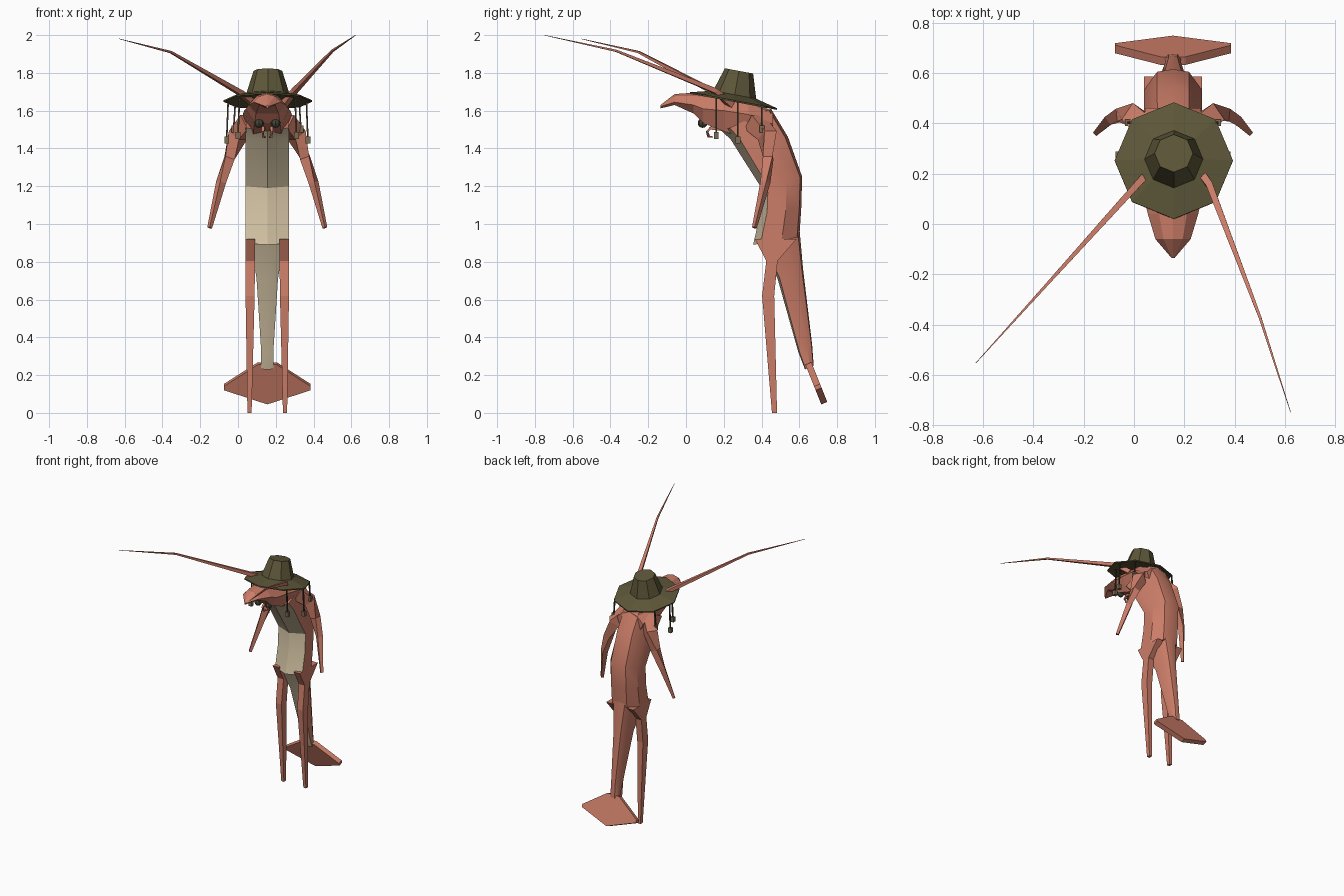
import bpy, bmesh, math
from mathutils import Vector, Matrix

if "Cube" in bpy.data.objects:
    bpy.data.objects.remove(bpy.data.objects["Cube"])

CX = 0.155  # body centre line


def material(name, rgb):
    m = bpy.data.materials.new(name)
    m.diffuse_color = (*rgb, 1)
    m.use_nodes = True
    m.node_tree.nodes["Principled BSDF"].inputs["Base Color"].default_value = m.diffuse_color
    return m


SHELL = material("salmon_shell", (0.60, 0.205, 0.138))
BELLY = material("cream_belly", (0.66, 0.55, 0.37))
FELT = material("olive_felt", (0.108, 0.093, 0.040))
CORK = material("cork", (0.20, 0.15, 0.085))
STRING = material("dark_string", (0.05, 0.04, 0.022))
EYE = material("eye_green", (0.055, 0.06, 0.035))


def loft(name, rings, mats, rule=None, smooth=0):
    """Skin a list of equal-length point rings and cap both ends."""
    bm = bmesh.new()
    rows = [[bm.verts.new(p) for p in r] for r in rings]
    n = len(rows[0])
    for a, b in zip(rows, rows[1:]):
        for i in range(n):
            j = (i + 1) % n
            f = bm.faces.new((a[i], a[j], b[j], b[i]))
            if rule:
                f.material_index = rule(i)
    bm.faces.new(rows[0])
    bm.faces.new(rows[-1])
    bmesh.ops.recalc_face_normals(bm, faces=bm.faces)
    me = bpy.data.meshes.new(name)
    bm.to_mesh(me)
    bm.free()
    for m in mats:
        me.materials.append(m)
    ob = bpy.data.objects.new(name, me)
    bpy.context.collection.objects.link(ob)
    if smooth:
        bpy.ops.object.select_all(action='DESELECT')
        ob.select_set(True)
        bpy.context.view_layer.objects.active = ob
        bpy.ops.object.shade_smooth_by_angle(angle=math.radians(smooth))
    return ob


def tube(name, path, radii, mat, n=4):
    """Tapered tube along a path."""
    pts = [Vector(p) for p in path]
    rings = []
    for k, p in enumerate(pts):
        d = (pts[min(k + 1, len(pts) - 1)] - pts[max(k - 1, 0)]).normalized()
        q = d.to_track_quat('Z', 'Y')
        rings.append([p + q @ Vector((radii[k] * math.cos(math.tau * (i + .5) / n),
                                      radii[k] * math.sin(math.tau * (i + .5) / n), 0))
                      for i in range(n)])
    return loft(name, rings, [mat])


def body_ring(fy, fz, by, bz, w, bulge):
    """Section from belly point (f) to back point (b)."""
    shape = [(0, 0), (1, bulge), (1, .62), (.55, .95), (0, 1),
             (-.55, .95), (-1, .62), (-1, bulge)]
    return [(CX + s * w, fy + t * (by - fy), fz + t * (bz - fz)) for s, t in shape]


def belly_rule(i):
    return 1 if i in (0, 7) else 0


# Torso and tail, cream on the belly side
torso = [(.19, 1.49, .45, 1.61, .113), (.235, 1.45, .54, 1.46, .115),
         (.40, 1.19, .615, 1.25, .115), (.395, 1.06, .61, 1.08, .115),
         (.355, .89, .60, .93, .115)]
loft("torso", [body_ring(*s, .16) for s in torso], [SHELL, BELLY], belly_rule, 32)
tail = [(.39, .90, .602, .96, .09), (.485, .71, .62, .76, .057),
        (.595, .32, .668, .36, .032), (.63, .23, .676, .25, .032)]
loft("tail", [body_ring(*s, .08) for s in tail], [SHELL, BELLY], belly_rule, 32)

# Tail fan: flat plate sloping down and back
fan = [(-.05, .26), (.05, .26), (.23, .145), (.23, .125), (0, .05), (-.23, .125), (-.23, .145)]
loft("tail_fan", [[(CX + x, y0 + (.26 - z) * .40, z + dz) for x, z in fan]
                  for y0, dz in ((.632, -.005), (.664, .008))], [SHELL])

# Head: sections running back from the snout tip (y, top, side z, bottom, half width)
head = [(-.135, 1.63, 1.622, 1.612, .006), (-.06, 1.688, 1.645, 1.63, .07),
        (.04, 1.695, 1.63, 1.585, .10), (.09, 1.695, 1.61, 1.535, .112),
        (.20, 1.68, 1.60, 1.49, .122), (.33, 1.665, 1.58, 1.45, .13),
        (.46, 1.595, 1.53, 1.43, .11)]
rings = []
for y, t, s, b, w in head:
    rings.append([(CX, y, t), (CX + .55 * w, y, t * .75 + s * .25), (CX + w, y, s),
                  (CX + .6 * w, y, b), (CX - .6 * w, y, b), (CX - w, y, s),
                  (CX - .55 * w, y, t * .75 + s * .25)])
loft("head", rings, [SHELL])

for side, label in ((-1, "left"), (1, "right")):
    def X(v):
        return CX + side * v

    # Legs: box sections (inner x, outer x, front y, back y, z)
    leg = [(.065, .115, .365, .585, .92), (.065, .115, .425, .485, .805),
           (.067, .115, .403, .467, .62), (.083, .105, .455, .482, 0)]
    loft(label + "_leg", [[(X(a), f, z), (X(b), f, z), (X(b), k, z), (X(a), k, z)]
                          for a, b, f, k, z in leg], [SHELL])

    # Arms
    tube(label + "_arm", [(X(.09), .36, 1.54), (X(.155), .43, 1.47), (X(.20), .435, 1.35),
                          (X(.245), .42, 1.22), (X(.305), .362, .98)],
         (.065, .055, .036, .027, .013), SHELL)

    # Eyes
    bpy.ops.mesh.primitive_uv_sphere_add(segments=8, ring_count=6, radius=.026,
                                         location=(X(.044), .088, 1.535))
    eye = bpy.context.object
    eye.name = label + "_eye"
    eye.data.materials.append(EYE)

    # Curled mouth feelers
    tube(label + "_feeler", [(X(.02), .20, 1.50), (X(.022), .13, 1.508), (X(.024), .112, 1.488),
                             (X(.022), .12, 1.463), (X(.012), .14, 1.46)],
         (.012, .011, .010, .009, .005), SHELL)

    # Hanging corks on strings
    for k, (x, y, top, z) in enumerate(((.155, .16, 1.665, 1.468), (.215, .275, 1.65, 1.445),
                                        (.178, .402, 1.63, 1.503))):
        tube(f"{label}_string_{k}", [(X(x - .008), y, top), (X(x), y, z)], (.006, .006), STRING)
        tube(f"{label}_cork_{k}", [(X(x), y, z - .018), (X(x), y, z + .018)],
             (.018, .018), CORK)

# Long bent antennae
tube("left_antenna", [(.09, .24, 1.63), (.02, .165, 1.69), (-.355, -.25, 1.91), (-.628, -.552, 1.98)],
     (.024, .019, .008, .0015), SHELL)
tube("right_antenna", [(.24, .24, 1.63), (.30, .155, 1.705), (.50, -.37, 1.917), (.622, -.748, 1.999)],
     (.024, .019, .008, .0015), SHELL)

# Hat: eight-sided brim and crown, tilted back
tilt = Matrix.Translation((CX + .003, .252, 1.655)) @ Matrix.Rotation(math.radians(-10.5), 4, 'X')
hat = [(.10, .008), (.235, -.008), (.235, 0), (.116, .03), (.076, .158)]
loft("hat", [[tilt @ Vector((r * math.cos(math.tau * i / 8), r * math.sin(math.tau * i / 8), h))
              for i in range(8)] for r, h in hat], [FELT])
